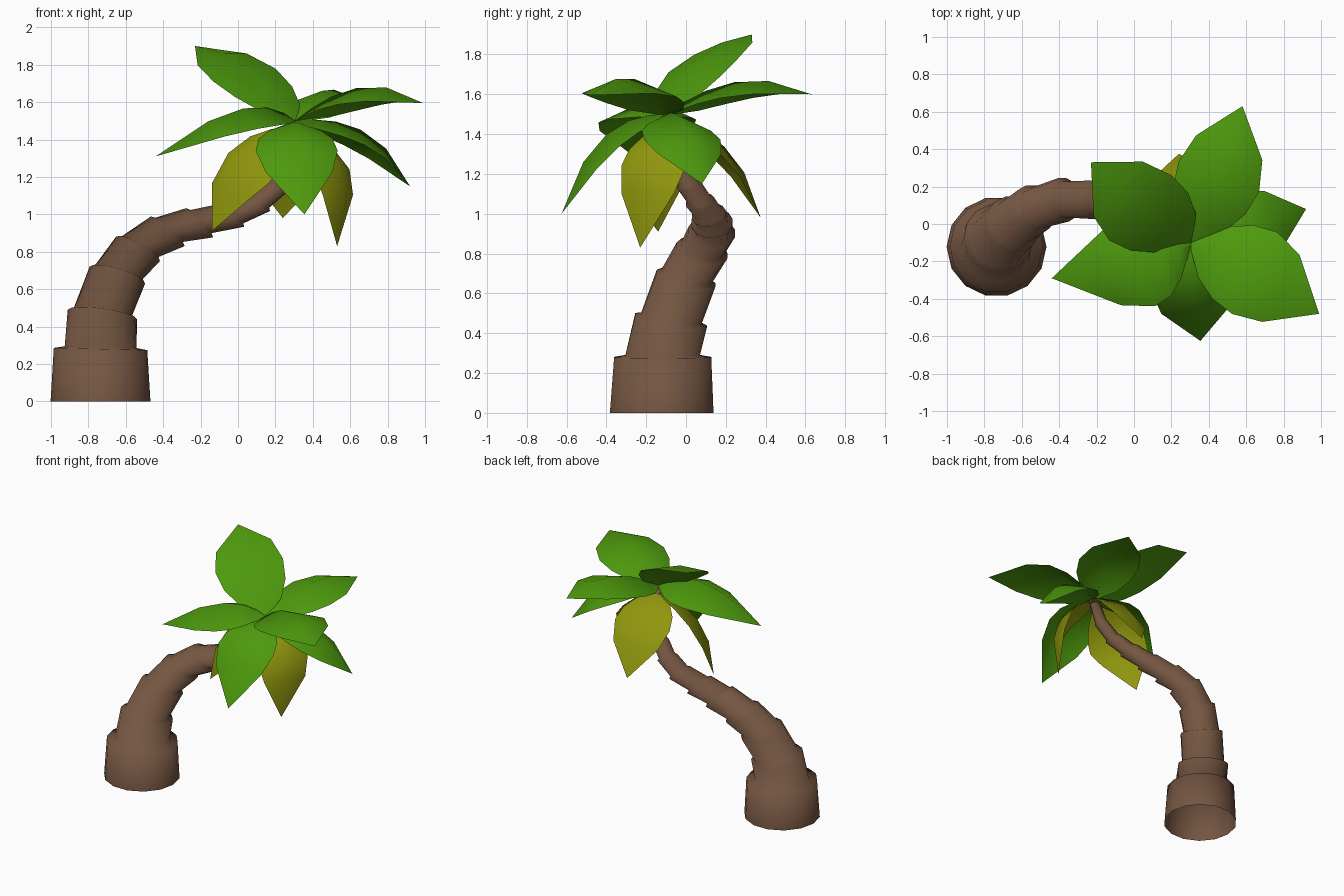
import bpy, bmesh, math
from mathutils import Vector

if "Cube" in bpy.data.objects:
    bpy.data.objects.remove(bpy.data.objects["Cube"])


def material(name, col):
    m = bpy.data.materials.new(name)
    m.diffuse_color = (*col, 1)
    m.use_nodes = True
    m.node_tree.nodes["Principled BSDF"].inputs["Base Color"].default_value = m.diffuse_color
    return m


BROWN = material("bark brown", (0.175, 0.092, 0.053))
GREEN = material("leaf green", (0.075, 0.32, 0.004))
YELLOW = material("dry leaf yellow", (0.28, 0.31, 0.004))


def finish(bm, name, mat, angle):
    me = bpy.data.meshes.new(name)
    bm.to_mesh(me)
    bm.free()
    me.materials.append(mat)
    ob = bpy.data.objects.new(name, me)
    bpy.context.collection.objects.link(ob)
    bpy.ops.object.select_all(action='DESELECT')
    ob.select_set(True)
    bpy.context.view_layer.objects.active = ob
    bpy.ops.object.shade_smooth_by_angle(angle=math.radians(angle))
    return ob


# Trunk: stepped, leaning tube; each level = centre, radius below the step, radius above
LEVELS = [
    (-0.735, -0.122, 0.00, 0.267, 0.267),
    (-0.735, -0.117, 0.28, 0.250, 0.192),
    (-0.725, -0.075, 0.465, 0.187, 0.157),
    (-0.645, 0.00, 0.675, 0.155, 0.132),
    (-0.535, 0.08, 0.815, 0.134, 0.112),
    (-0.375, 0.13, 0.91, 0.120, 0.098),
    (-0.205, 0.13, 0.955, 0.106, 0.084),
    (-0.03, 0.115, 0.995, 0.088, 0.072),
    (0.11, 0.07, 1.06, 0.074, 0.060),
    (0.21, 0.015, 1.145, 0.062, 0.050),
    (0.275, -0.045, 1.28, 0.050, 0.044),
    (0.305, -0.095, 1.48, 0.036, 0.036),
]
SIDES = 14
bm = bmesh.new()
rings = []
for i, (x, y, z, r_low, r_high) in enumerate(LEVELS):
    a = Vector(LEVELS[max(i - 1, 0)][:3])
    b = Vector(LEVELS[min(i + 1, len(LEVELS) - 1)][:3])
    t = (b - a).normalized() if i > 1 else Vector((0.04, 0, 1)) * i + Vector((0, 0, 0.01))
    t = (t + Vector((0, 0, 0.65))).normalized()      # rings lean less than the path
    u = Vector((0, 1, 0)).cross(t).normalized()
    v = t.cross(u)
    radii = [r_low] if r_low == r_high else [r_low, r_high]
    for k, r in enumerate(radii):
        c = Vector((x, y, z)) + t * 0.01 * k
        rings.append([bm.verts.new(c + r * (math.cos(q) * u + math.sin(q) * v))
                      for q in (2 * math.pi * j / SIDES for j in range(SIDES))])
for lo, hi in zip(rings, rings[1:]):
    for j in range(SIDES):
        n = (j + 1) % SIDES
        bm.faces.new((lo[j], lo[n], hi[n], hi[j]))
bm.faces.new(rings[-1])
finish(bm, "trunk", BROWN, 180)


# Leaf: folded sheet along a curved midrib, edges drooping from the rib
PROFILE = [(0, 0.08), (0.12, 0.62), (0.27, 0.9), (0.46, 1.0), (0.70, 0.82), (1, 0)]


def leaf(name, mat, start, mid, tip, half_width, droop, roll=0.0):
    p0, m, p2 = Vector(start), Vector(mid), Vector(tip)
    p1 = 2 * m - (p0 + p2) / 2          # control point so the rib passes through mid
    flat = Vector((p2.x - p0.x, p2.y - p0.y, 0)).normalized()
    side = flat.cross(Vector((0, 0, 1)))
    bm = bmesh.new()
    rows = []
    for t, w in PROFILE:
        p = (1 - t) ** 2 * p0 + 2 * t * (1 - t) * p1 + t * t * p2
        tan = (2 * (1 - t) * (p1 - p0) + 2 * t * (p2 - p1)).normalized()
        nor = side.cross(tan)
        if w == 0:
            rows.append([bm.verts.new(p)] * 3)
            continue
        rows.append([bm.verts.new(p - side * half_width * w - nor * (droop + roll) * w),
                     bm.verts.new(p),
                     bm.verts.new(p + side * half_width * w - nor * (droop - roll) * w)])
    for a, b in zip(rows, rows[1:]):
        for k in (0, 1):
            vs = [a[k], a[k + 1], b[k + 1], b[k]]
            bm.faces.new(list(dict.fromkeys(vs)))
    bm.normal_update()
    finish(bm, name, mat, 60)


TOP = (0.305, -0.10, 1.50)
LOW = (0.30, -0.09, 1.46)

# Green crown leaves
leaf("leaf_left", GREEN, TOP, (0.0, -0.21, 1.56), (-0.44, -0.29, 1.31), 0.25, 0.11)
leaf("leaf_back_left", GREEN, TOP, (0.03, 0.09, 1.795), (-0.23, 0.33, 1.90), 0.24, 0.04, 0.04)
leaf("leaf_back_right", GREEN, TOP, (0.46, 0.27, 1.665), (0.58, 0.63, 1.60), 0.23, 0.08)
leaf("leaf_front_right", GREEN, TOP, (0.66, -0.27, 1.68), (0.99, -0.48, 1.595), 0.25, 0.09)
leaf("leaf_right", GREEN, TOP, (0.68, 0.0, 1.44), (0.92, 0.08, 1.15), 0.20, 0.09)
leaf("leaf_front", GREEN, TOP, (0.32, -0.42, 1.38), (0.355, -0.625, 1.0), 0.22, 0.075)

# Yellow hanging leaves
leaf("dry_leaf_left", YELLOW, LOW, (-0.02, -0.14, 1.28), (-0.14, -0.14, 0.91), 0.18, 0.08, 0.12)
leaf("dry_leaf_right", YELLOW, LOW, (0.56, -0.20, 1.25), (0.53, -0.23, 0.83), 0.19, 0.07)
leaf("dry_leaf_back", YELLOW, LOW, (0.26, 0.21, 1.32), (0.24, 0.375, 0.98), 0.215, 0.06)
